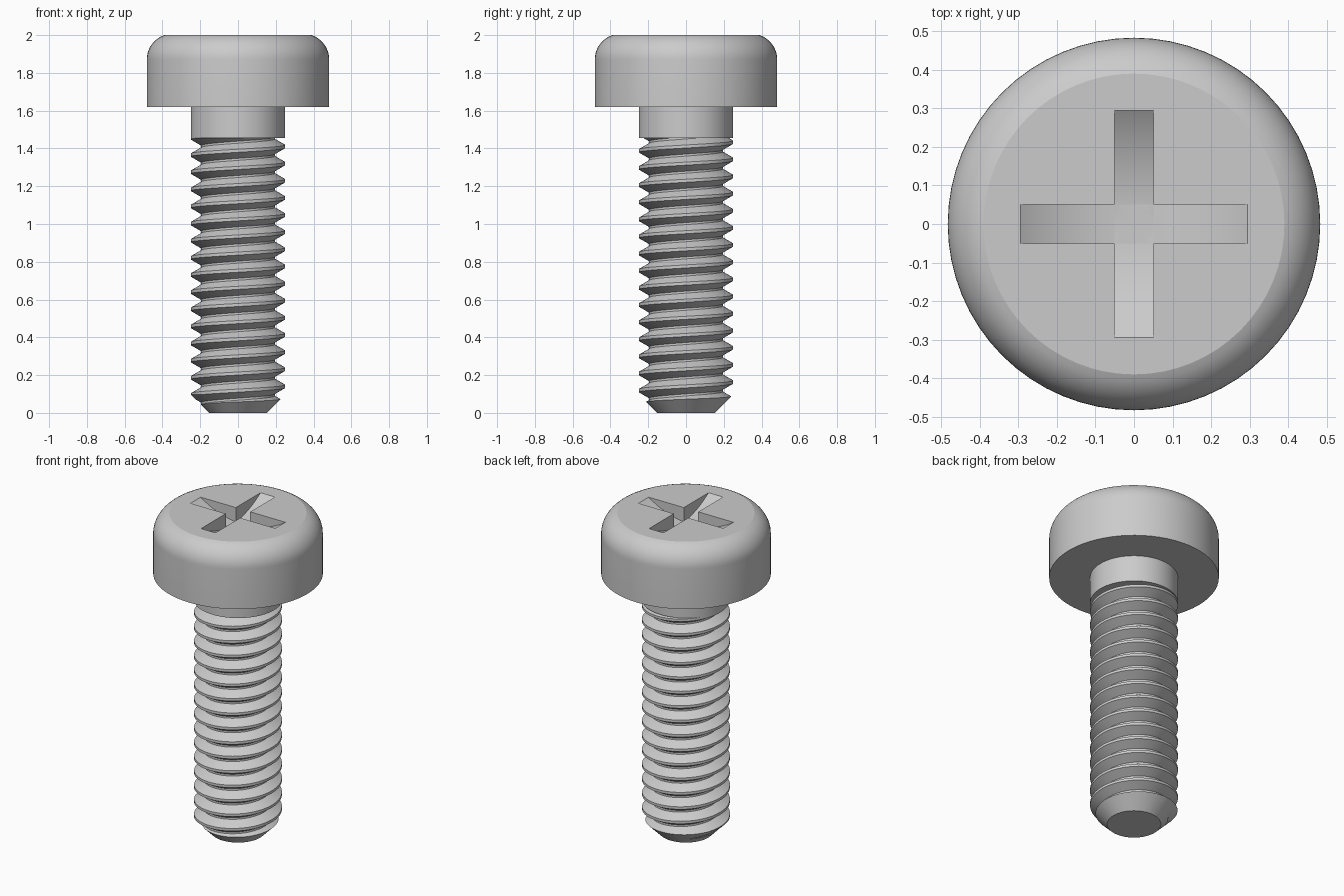
import bpy, bmesh, math

cube = bpy.data.objects.get("Cube")
if cube:
    bpy.data.objects.remove(cube, do_unlink=True)

SEG = 64
PITCH = 0.0907
SHANK_R, ROOT_R = 0.25, 0.195
THREAD_TOP = 1.455

steel = bpy.data.materials.new("grey steel")
steel.use_nodes = True
colour = (0.6, 0.6, 0.6, 1)
steel.diffuse_color = colour
steel.node_tree.nodes["Principled BSDF"].inputs["Base Color"].default_value = colour


def make_object(name, bm):
    bmesh.ops.recalc_face_normals(bm, faces=bm.faces)
    mesh = bpy.data.meshes.new(name)
    bm.to_mesh(mesh)
    bm.free()
    mesh.materials.append(steel)
    obj = bpy.data.objects.new(name, mesh)
    bpy.context.collection.objects.link(obj)
    return obj


def lathe(name, profile):
    """Revolve (radius, height) points about z, closing both ends flat."""
    bm = bmesh.new()
    rings = []
    for r, z in profile:
        rings.append([bm.verts.new((r * math.cos(math.tau * i / SEG),
                                    r * math.sin(math.tau * i / SEG), z))
                      for i in range(SEG)])
    for a, b in zip(rings, rings[1:]):
        for i in range(SEG):
            k = (i + 1) % SEG
            bm.faces.new((a[i], a[k], b[k], b[i]))
    bm.faces.new(rings[0])
    bm.faces.new(rings[-1])
    return make_object(name, bm)


def boolean(obj, cutter, operation):
    """Apply a boolean and discard the cutter."""
    cutter.hide_render = True
    mod = obj.modifiers.new("cut", 'BOOLEAN')
    mod.operation = operation
    mod.solver = 'EXACT'
    mod.object = cutter
    bpy.context.view_layer.objects.active = obj
    bpy.ops.object.modifier_apply(modifier=mod.name)
    bpy.data.objects.remove(cutter, do_unlink=True)


def smooth(obj, angle):
    bpy.ops.object.select_all(action='DESELECT')
    obj.select_set(True)
    bpy.context.view_layer.objects.active = obj
    bpy.ops.object.shade_smooth_by_angle(angle=math.radians(angle))


# Head with rounded shoulder, and the plain shank below it
HEAD_R, FLAT_R, SIDE_TOP = 0.483, 0.39, 1.87
drop, inset = 2 - SIDE_TOP, HEAD_R - FLAT_R
fillet = (inset ** 2 + drop ** 2) / (2 * inset)
sweep = math.asin(drop / fillet)
profile = [(SHANK_R, THREAD_TOP), (SHANK_R, 1.62), (HEAD_R, 1.62)]
for i in range(11):
    a = sweep * i / 10
    profile.append((HEAD_R - fillet + fillet * math.cos(a),
                    SIDE_TOP + fillet * math.sin(a)))
head = lathe("head_and_shank", profile)

# Cross recess with curved floors
REACH, DEPTH = 0.295, 0.092
floor_r = (REACH ** 2 + DEPTH ** 2) / (2 * DEPTH)
for axis in 'XY':
    bpy.ops.mesh.primitive_cylinder_add(
        vertices=96, radius=floor_r, depth=0.1,
        location=(0, 0, 2 - DEPTH + floor_r),
        rotation=(math.pi / 2, 0, 0) if axis == 'X' else (0, math.pi / 2, 0))
    boolean(head, bpy.context.object, 'DIFFERENCE')
smooth(head, 15)

# Helical thread: each turn joins the next one up
SECTION = [(-0.06, ROOT_R), (0.06, ROOT_R), (0.41, SHANK_R), (0.59, SHANK_R)]
bm = bmesh.new()
rows = []
for turn in range(-19, 4):
    for offset, r in SECTION:
        rows.append([bm.verts.new((r * math.cos(math.tau * i / SEG),
                                   r * math.sin(math.tau * i / SEG),
                                   1.365 + PITCH * (turn + offset + i / SEG)))
                     for i in range(SEG)])
step = len(SECTION)
for j in range(len(rows) - 1 - step):
    for i in range(SEG):
        if i < SEG - 1:
            quad = (rows[j][i], rows[j][i + 1], rows[j + 1][i + 1], rows[j + 1][i])
        else:
            quad = (rows[j][i], rows[j + step][0], rows[j + step + 1][0], rows[j + 1][i])
        bm.faces.new(quad)
# Trim and cap both ends of the thread
for z, up in ((THREAD_TOP, 1), (-0.05, -1)):
    cut = bmesh.ops.bisect_plane(bm, geom=bm.verts[:] + bm.edges[:] + bm.faces[:],
                                 plane_co=(0, 0, z), plane_no=(0, 0, up),
                                 clear_outer=True)
    rim = [e for e in cut["geom_cut"] if isinstance(e, bmesh.types.BMEdge)]
    bmesh.ops.contextual_create(bm, geom=rim)
thread = make_object("thread", bm)

# Chamfered tip
TIP_R = 0.153
envelope = lathe("tip_envelope", [(TIP_R, 0), (TIP_R + 0.12, 0.12), (TIP_R + 0.12, 1.6)])
boolean(thread, envelope, 'INTERSECT')
smooth(thread, 20)
